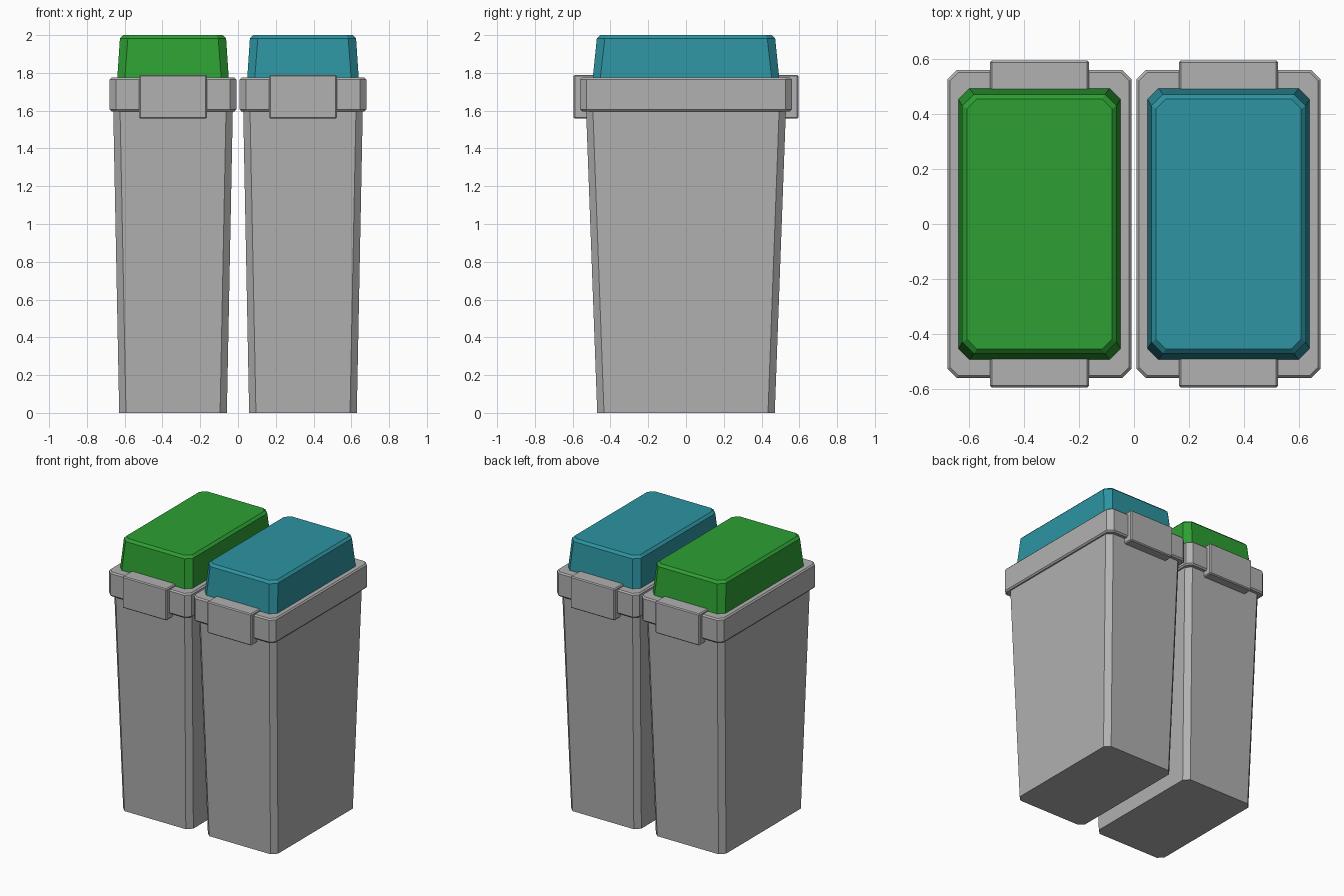
import bpy
import bmesh
import math

if "Cube" in bpy.data.objects:
    bpy.data.objects.remove(bpy.data.objects["Cube"], do_unlink=True)


def material(name, rgb):
    mat = bpy.data.materials.new(name)
    mat.use_nodes = True
    mat.diffuse_color = (*rgb, 1)
    mat.node_tree.nodes["Principled BSDF"].inputs["Base Color"].default_value = (*rgb, 1)
    return mat


grey = material("grey plastic", (0.44, 0.44, 0.44))
green = material("green plastic", (0.026, 0.35, 0.033))
teal = material("teal plastic", (0.026, 0.295, 0.36))


def loft(name, rings, cx, mat):
    """Stack chamfered rectangles given as (half width, half depth, chamfer, height)."""
    bm = bmesh.new()
    loops = []
    for w, d, c, z in rings:
        outline = [(w, c - d), (w, d - c), (w - c, d), (c - w, d),
                   (-w, d - c), (-w, c - d), (c - w, -d), (w - c, -d)]
        loops.append([bm.verts.new((x, y, z)) for x, y in outline])
    for low, high in zip(loops, loops[1:]):
        for i in range(len(low)):
            j = (i + 1) % len(low)
            bm.faces.new((low[i], low[j], high[j], high[i]))
    bm.faces.new(loops[0][::-1])
    bm.faces.new(loops[-1])
    return finish(name, bm, cx, mat)


def finish(name, bm, cx, mat):
    mesh = bpy.data.meshes.new(name)
    bm.to_mesh(mesh)
    bm.free()
    mesh.materials.append(mat)
    obj = bpy.data.objects.new(name, mesh)
    obj.location.x = cx
    bpy.context.collection.objects.link(obj)
    return obj


def clip(name, cx, side):
    """Softened block that hooks over the rim at one end."""
    bm = bmesh.new()
    bmesh.ops.create_cube(bm, size=1)
    bmesh.ops.scale(bm, vec=(0.36, 0.12, 0.232), verts=bm.verts)
    bmesh.ops.translate(bm, vec=(0, side * 0.535, 1.674), verts=bm.verts)
    bmesh.ops.bevel(bm, geom=bm.edges[:], offset=0.007, segments=1, affect='EDGES')
    return finish(name, bm, cx, grey)


# Two matching bins, each with its own lid colour
for side, cx, lid_mat in (("right", -0.344, green), ("left", 0.344, teal)):
    # Tapered body
    loft(side + "_body", [(0.285, 0.47, 0.036, 0), (0.317, 0.53, 0.036, 1.63)], cx, grey)

    # Rim collar with softened edges
    rim = loft(side + "_rim", [(0.326, 0.551, 0.03, 1.596), (0.335, 0.56, 0.034, 1.606),
                               (0.335, 0.56, 0.034, 1.765), (0.326, 0.551, 0.03, 1.775)],
               cx, grey)

    # Domed lid with chamfered top edge
    loft(side + "_lid", [(0.296, 0.495, 0.04, 1.76), (0.281, 0.472, 0.042, 1.983),
                         (0.264, 0.455, 0.036, 2.0)], cx, lid_mat)

    # Clips at the front and back
    clip(side + "_front_clip", cx, -1)
    clip(side + "_back_clip", cx, 1)
